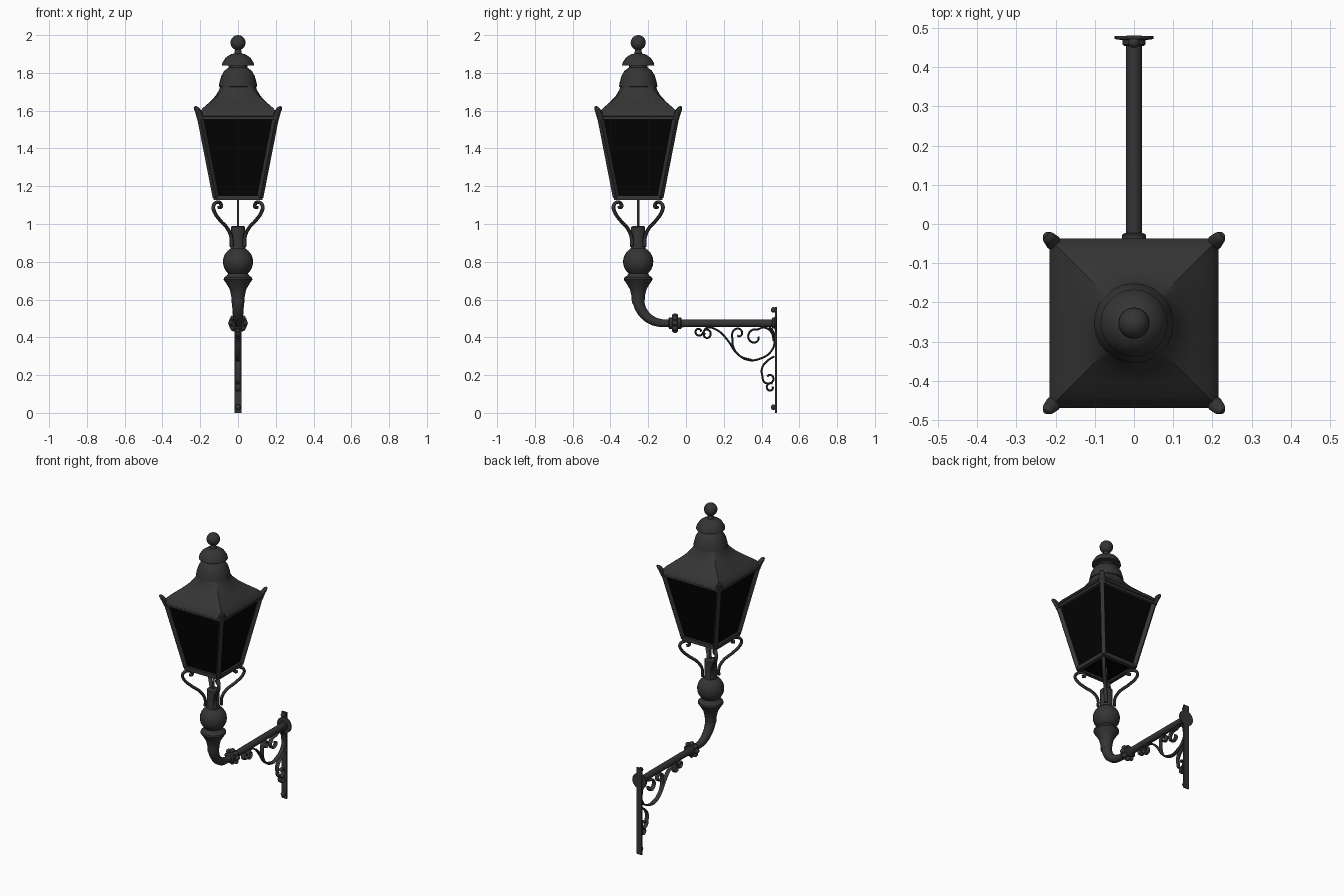
import bpy, bmesh, math
from mathutils import Vector, Matrix

if "Cube" in bpy.data.objects:
    bpy.data.objects.remove(bpy.data.objects["Cube"])

LAMP_Y = -0.253
PIPE_Z = 0.475
ROOT2 = math.sqrt(2)


def material(name, value):
    m = bpy.data.materials.new(name)
    m.use_nodes = True
    colour = (value, value, value, 1)
    m.diffuse_color = colour
    bsdf = m.node_tree.nodes["Principled BSDF"]
    bsdf.inputs["Base Color"].default_value = colour
    bsdf.inputs["Roughness"].default_value = 0.7
    return m


IRON = material("dark iron", 0.035)
GLASS = material("black glass", 0.001)


def finish(obj, mat=IRON, smooth=True):
    obj.data.materials.clear()
    obj.data.materials.append(mat)
    if smooth:
        bpy.ops.object.select_all(action="DESELECT")
        obj.select_set(True)
        bpy.context.view_layer.objects.active = obj
        bpy.ops.object.shade_smooth_by_angle(angle=math.radians(40))
    return obj


def from_bmesh(name, bm, mat=IRON, smooth=True):
    bmesh.ops.recalc_face_normals(bm, faces=bm.faces)
    mesh = bpy.data.meshes.new(name)
    bm.to_mesh(mesh)
    bm.free()
    obj = bpy.data.objects.new(name, mesh)
    bpy.context.collection.objects.link(obj)
    return finish(obj, mat, smooth)


def loft(name, rings, mat=IRON, smooth=True):
    """Skin a list of closed rings and cap both ends."""
    bm = bmesh.new()
    loops = [[bm.verts.new(p) for p in ring] for ring in rings]
    n = len(loops[0])
    for a, b in zip(loops, loops[1:]):
        for i in range(n):
            bm.faces.new((a[i], a[(i + 1) % n], b[(i + 1) % n], b[i]))
    bm.faces.new(loops[0])
    bm.faces.new(loops[-1])
    return from_bmesh(name, bm, mat, smooth)


def circle(r, z, n=24):
    return [Vector((r * math.cos(2 * math.pi * i / n), r * math.sin(2 * math.pi * i / n), z)) for i in range(n)]


def lathe(name, profile, at=(0, LAMP_Y, 0), along_y=False):
    obj = loft(name, [circle(r, z) for r, z in profile])
    turn = Matrix.Rotation(-math.pi / 2, 4, "X") if along_y else Matrix()
    obj.data.transform(Matrix.Translation(at) @ turn)
    return obj


def ball(name, at, r, squash=(1, 1, 1)):
    bm = bmesh.new()
    bmesh.ops.create_uvsphere(bm, u_segments=20, v_segments=12, radius=r)
    bmesh.ops.scale(bm, vec=squash, verts=bm.verts)
    bmesh.ops.translate(bm, vec=at, verts=bm.verts)
    return from_bmesh(name, bm)


def box(name, centre, size):
    bm = bmesh.new()
    bmesh.ops.create_cube(bm, size=1)
    bmesh.ops.scale(bm, vec=size, verts=bm.verts)
    bmesh.ops.translate(bm, vec=centre, verts=bm.verts)
    return from_bmesh(name, bm, smooth=False)


def tube(name, points, radius, widen=1, radii=None):
    """Smooth bar through points lying in the yz plane; widen stretches it across x."""
    data = bpy.data.curves.new(name, "CURVE")
    data.dimensions = "3D"
    data.bevel_depth = radius
    data.bevel_resolution = 3
    data.resolution_u = 6
    data.use_fill_caps = True
    spline = data.splines.new("BEZIER")
    spline.bezier_points.add(len(points) - 1)
    for i, (y, z) in enumerate(points):
        bp = spline.bezier_points[i]
        bp.co = (0, y, z)
        bp.handle_left_type = bp.handle_right_type = "AUTO"
        bp.radius = radii[i] if radii else 1
    obj = bpy.data.objects.new(name, data)
    bpy.context.collection.objects.link(obj)
    bpy.ops.object.select_all(action="DESELECT")
    obj.select_set(True)
    bpy.context.view_layer.objects.active = obj
    bpy.ops.object.convert(target="MESH")
    obj = bpy.context.view_layer.objects.active
    obj.data.transform(Matrix.Diagonal((widen, 1, 1, 1)))
    return finish(obj)


def beam(name, a, b, w):
    """Square bar between two points."""
    a, b = Vector(a), Vector(b)
    d = b - a
    bm = bmesh.new()
    bmesh.ops.create_cube(bm, size=1)
    bmesh.ops.scale(bm, vec=(w, w, d.length), verts=bm.verts)
    bm.transform(Matrix.Translation((a + b) / 2) @ d.to_track_quat("Z", "Y").to_matrix().to_4x4())
    return from_bmesh(name, bm, smooth=False)


# Finial and the two stacked vent domes
ball("finial_ball", (0, LAMP_Y, 1.96), 0.04)
lathe("upper_dome", [(0.05, 1.82), (0.05, 1.838), (0.086, 1.838), (0.082, 1.855), (0.066, 1.88),
                     (0.042, 1.897), (0.02, 1.903), (0.016, 1.925), (0.024, 1.935)])
lathe("lower_dome", [(0.08, 1.72), (0.102, 1.728), (0.098, 1.75), (0.088, 1.785), (0.072, 1.812),
                     (0.05, 1.828), (0.03, 1.832)])


# Flared roof, round beneath the domes and square at the eaves
def squared(half, z, blend, n=64):
    ring = []
    for p in circle(half, z, n):
        k = half / max(abs(p.x), abs(p.y))
        q = p.lerp(Vector((p.x * k, p.y * k, z)), blend)
        ring.append(q + Vector((0, LAMP_Y, 0)))
    return ring


loft("roof", [squared(*s) for s in [(0.205, 1.565, 1), (0.216, 1.572, 1), (0.212, 1.585, 1), (0.185, 1.615, 1),
                                    (0.15, 1.645, 0.92), (0.12, 1.677, 0.7), (0.1, 1.71, 0.35), (0.092, 1.74, 0)]])

# Tapered glass with its iron frame
TOP, BOTTOM = (0.2, 1.565), (0.117, 1.14)
loft("glass_panes", [squared(h - 0.006, z, 1, 4 * 8) for h, z in (BOTTOM, TOP)], GLASS, False)


def corner(half, z, k):
    a = math.radians(45 + 90 * k)
    return (half * ROOT2 * math.cos(a), LAMP_Y + half * ROOT2 * math.sin(a), z)


def place_on_diagonal(obj, k):
    obj.data.transform(Matrix.Translation((0, LAMP_Y, 0)) @ Matrix.Rotation(math.radians(45 + 90 * k - 90), 4, "Z"))


BRACKET = [(0.034, 0.88), (0.036, 0.93), (0.055, 0.975), (0.095, 1.02), (0.125, 1.065), (0.13, 1.095),
           (0.113, 1.115), (0.092, 1.108), (0.09, 1.09), (0.102, 1.088)]
EAR = [(0.2, 1.555), (0.207, 1.585), (0.219, 1.61), (0.226, 1.62)]
for k in range(4):
    beam(f"corner_post_{k}", corner(*BOTTOM, k), corner(*TOP, k), 0.024)
    for label, (half, z), w in (("top", TOP, 0.022), ("bottom", BOTTOM, 0.024)):
        beam(f"{label}_rail_{k}", corner(half, z, k), corner(half, z, k + 1), w)
    # Scrolled support bracket and eaves ear on each diagonal
    place_on_diagonal(tube(f"scroll_bracket_{k}", [(d * ROOT2, z) for d, z in BRACKET], 0.009, 1.2), k)
    place_on_diagonal(tube(f"eaves_ear_{k}", [(d * ROOT2, z) for d, z in EAR], 0.014, 1.3, [1, 1.1, 0.9, 0.45]), k)

# Gas rod and turned column
lathe("gas_rod", [(0.006, 0.97), (0.006, 1.14)])
ball_part = [(0.08 * math.sin(t), 0.8 + 0.08 * math.cos(t)) for t in [math.radians(140 - 11 * i) for i in range(11)]]
lathe("column", [(0.033, 0.58), (0.036, 0.62), (0.044, 0.655), (0.062, 0.685), (0.076, 0.705), (0.074, 0.716),
                 (0.058, 0.728)] + ball_part + [(0.037, 0.885), (0.037, 0.985), (0.028, 0.99)])

# Bent arm running back to the wall
R = 0.135
bend = [(LAMP_Y + R - R * math.cos(t), PIPE_Z + R - R * math.sin(t)) for t in [math.radians(15 * i) for i in range(7)]]
tube("bent_arm", [(LAMP_Y, 0.66)] + bend + [(0.1, PIPE_Z), (0.472, PIPE_Z)], 0.021,
     radii=[1.6, 1.6, 1.5, 1.4, 1.3, 1.2, 1.1, 1, 1, 1])

# Collar with a ring of knobs, and the wall rosette
lathe("arm_collar", [(0.024, -0.035), (0.031, -0.03), (0.031, -0.014), (0.038, -0.01), (0.038, 0.01),
                     (0.031, 0.014), (0.031, 0.03), (0.024, 0.035)], (0, -0.058, PIPE_Z), True)
for k in range(8):
    a = math.radians(45 * k)
    ball(f"collar_knob_{k}", (0.038 * math.sin(a), -0.058, PIPE_Z + 0.038 * math.cos(a)), 0.014, (1, 1.2, 1))
lathe("wall_rosette", [(0.024, -0.022), (0.029, -0.018), (0.029, -0.007), (0.05, -0.004), (0.05, 0.004)],
      (0, 0.476, PIPE_Z), True)

# Wall plate and bolts
box("wall_plate", (0, 0.477, 0.28), (0.038, 0.009, 0.56))
for z in (0.03, 0.545):
    ball(f"plate_bolt_{z}", (0, 0.463, z), 0.015, (1, 0.9, 1))


# Flat scrollwork bracing the arm
def curl(centre, start, turn, r0, r1, steps=8):
    """Spiral from radius r0 to r1, angles in degrees."""
    pts = []
    for i in range(steps + 1):
        f = i / steps
        a, r = math.radians(start + turn * f), r0 + (r1 - r0) * f
        pts.append((centre[0] + r * math.cos(a), centre[1] + r * math.sin(a)))
    return pts


SCROLLS = {
    "long_brace": curl((0.068, 0.43), 0, 400, 0.012, 0.025) [:-1]
    + [(0.11, 0.45), (0.17, 0.435), (0.22, 0.385), (0.27, 0.315), (0.33, 0.28), (0.40, 0.29),
       (0.45, 0.325), (0.47, 0.38), (0.462, 0.43), (0.44, 0.455)],
    "small_curl": curl((0.108, 0.415), 100, -330, 0.028, 0.01),
    "upper_curl": [(0.35, 0.279), (0.28, 0.305), (0.25, 0.35), (0.245, 0.395)]
    + curl((0.277, 0.42), 180, -300, 0.032, 0.012),
    "inner_curl": [(0.465, 0.38), (0.45, 0.43), (0.41, 0.452)] + curl((0.365, 0.4), 70, 300, 0.045, 0.018),
    "lower_curl": [(0.468, 0.30), (0.43, 0.275), (0.402, 0.235), (0.405, 0.19)]
    + curl((0.44, 0.185), 210, 290, 0.034, 0.012),
    "bottom_curl": curl((0.447, 0.135), 60, 320, 0.024, 0.012),
}
for name, pts in SCROLLS.items():
    tube(name, pts, 0.0055, 2.6)
